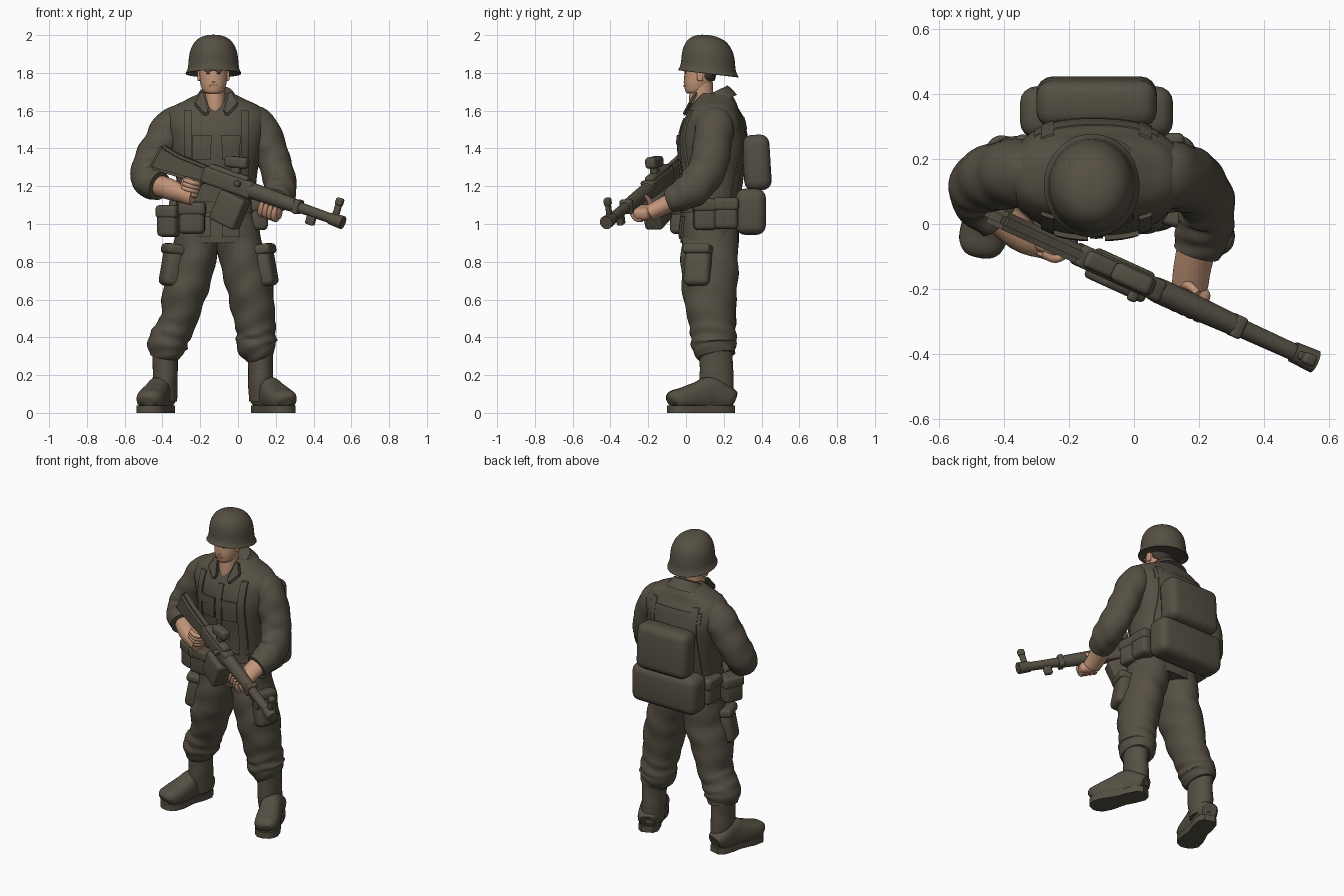
import bpy, bmesh, math
from mathutils import Matrix, Vector
from mathutils.bvhtree import BVHTree

if "Cube" in bpy.data.objects:
    bpy.data.objects.remove(bpy.data.objects["Cube"])


def material(name, rgb):
    m = bpy.data.materials.new(name)
    m.use_nodes = True
    m.diffuse_color = (*rgb, 1)
    m.node_tree.nodes["Principled BSDF"].inputs["Base Color"].default_value = (*rgb, 1)
    return m


OLIVE = material("olive drab", (0.092, 0.079, 0.056))
SKIN = material("skin", (0.54, 0.30, 0.19))
DARK = material("dark hair", (0.05, 0.043, 0.032))
I4 = Matrix.Identity(4)


def finish(name, bm, mat, m=I4):
    bmesh.ops.recalc_face_normals(bm, faces=bm.faces)
    bm.transform(m)
    me = bpy.data.meshes.new(name)
    bm.to_mesh(me)
    bm.free()
    me.materials.append(mat)
    ob = bpy.data.objects.new(name, me)
    bpy.context.collection.objects.link(ob)
    bpy.ops.object.select_all(action='DESELECT')
    ob.select_set(True)
    bpy.context.view_layer.objects.active = ob
    bpy.ops.object.shade_smooth_by_angle(angle=math.radians(40))
    return ob


def spline(pts, steps):
    """Smooth every component of a list of tuples."""
    p = [pts[0]] + list(pts) + [pts[-1]]
    out = []
    for i in range(1, len(p) - 2):
        for k in range(steps):
            t = k / steps
            out.append([b + .5 * t * (c - a + t * (2*a - 5*b + 4*c - d + t * (3*(b - c) + d - a)))
                        for a, b, c, d in zip(p[i-1], p[i], p[i+1], p[i+2])])
    return out + [list(pts[-1])]


def loft(name, mat, rings, n=28, steps=5, flat=False, fold=0, square=2, ref=(1, 0, 0), m=I4, shear=0):
    """Skin through rings of (x, y, z, half width, half depth)."""
    rows = spline(rings, steps)
    bm, loops = bmesh.new(), []
    for i, r in enumerate(rows):
        c = Vector(r[:3])
        u, v = Vector((1, 0, 0)), Vector((0, 1, 0))
        if not flat:
            t = (Vector(rows[min(i+1, len(rows)-1)][:3]) - Vector(rows[max(i-1, 0)][:3])).normalized()
            u = Vector(ref)
            u = (u - t * u.dot(t)).normalized()
            v = t.cross(u)
        loop = []
        for k in range(n):
            a = 2 * math.pi * k / n
            ca, sa = math.cos(a), math.sin(a)
            e = 2 / square
            w = 1 + fold * (math.sin(i*.95 + 2.8*math.sin(a + 1)) + .7*math.sin(3*a + i*.6 + math.sin(i*.4)))
            p = c + u * math.copysign(abs(ca)**e, ca) * r[3] * w + v * math.copysign(abs(sa)**e, sa) * r[4] * w
            p.z += shear * (p.y - c.y)
            loop.append(bm.verts.new(p))
        loops.append(loop)
    for a, b in zip(loops, loops[1:]):
        for k in range(n):
            bm.faces.new((a[k], a[(k+1) % n], b[(k+1) % n], b[k]))
    bm.faces.new(loops[0])
    bm.faces.new(loops[-1])
    return finish(name, bm, mat, m)


def box(name, mat, loc, size, bevel=.02, rot=(0, 0, 0), m=I4):
    bm = bmesh.new()
    bmesh.ops.create_cube(bm, size=1, matrix=Matrix.Diagonal((*size, 1)))
    bmesh.ops.bevel(bm, geom=bm.edges[:], offset=bevel, segments=4, profile=.5, affect='EDGES')
    r = Matrix.Rotation(rot[2], 4, 'Z') @ Matrix.Rotation(rot[1], 4, 'Y') @ Matrix.Rotation(rot[0], 4, 'X')
    return finish(name, bm, mat, m @ Matrix.Translation(loc) @ r)


def prism(name, mat, outline, depth, m=I4, bevel=.008):
    """Extrude an x-z outline through y."""
    bm = bmesh.new()
    f = bm.faces.new([bm.verts.new((x, -depth/2, z)) for x, z in outline])
    new = bmesh.ops.extrude_face_region(bm, geom=[f])["geom"]
    bmesh.ops.translate(bm, verts=[g for g in new if isinstance(g, bmesh.types.BMVert)], vec=(0, depth, 0))
    bmesh.ops.bevel(bm, geom=bm.edges[:], offset=bevel, segments=2, affect='EDGES')
    return finish(name, bm, mat, m)


# Jacket and belt
CX = -.115
torso = loft("jacket", OLIVE, [
    (-.105, .125, .90, .23, .155), (-.108, .125, .98, .22, .155), (CX, .13, 1.08, .2, .15),
    (CX, .14, 1.25, .215, .165), (CX, .145, 1.42, .25, .184), (CX, .148, 1.54, .272, .164),
    (CX, .15, 1.61, .245, .13), (CX, .155, 1.655, .165, .105), (CX, .16, 1.69, .09, .08)],
    n=48, flat=True, square=2.4, fold=.007)
loft("belt", OLIVE, [(CX, .13, 1.06, .21, .163), (CX, .13, 1.12, .21, .163)], n=48, steps=1, flat=True, square=2.4)
tree = BVHTree.FromPolygons([v.co for v in torso.data.vertices], [p.vertices[:] for p in torso.data.polygons])


def patch(name, x0, x1, z0, z1, side, lift=.009, n=16):
    """Cloth panel laid on the front (-1) or back (1) of the jacket."""
    bm, grid = bmesh.new(), []
    for j in range(n + 1):
        row = []
        for i in range(n + 1):
            x, z = x0 + (x1-x0)*i/n, z0 + (z1-z0)*j/n
            hit = tree.ray_cast(Vector((x, side, z)), Vector((0, -side, 0)))[0]
            y = hit.y if hit else .15
            row.append([bm.verts.new((x, y + side*o, z)) for o in (lift, -.01)])
        grid.append(row)
    for k in (0, 1):
        for a, b in zip(grid, grid[1:]):
            for i in range(n):
                bm.faces.new((a[i][k], a[i+1][k], b[i+1][k], b[i][k]))
    rim = [grid[0][i] for i in range(n)] + [grid[j][n] for j in range(n)]
    rim += [grid[n][i] for i in range(n, 0, -1)] + [grid[j][0] for j in range(n, 0, -1)]
    for a, b in zip(rim, rim[1:] + rim[:1]):
        bm.faces.new((a[0], b[0], b[1], a[1]))
    return finish(name, bm, OLIVE)


patch("front_placket", CX - .02, CX + .02, .92, 1.56, -1, .007)
patch("back_yoke", CX - .19, CX + .19, 1.5, 1.57, 1, .004)
for side, s in (("right", -1), ("left", 1)):
    a, b = sorted((CX + s*.03, CX + s*.125))
    patch(side + "_chest_pocket", a, b, 1.34, 1.46, -1)
    patch(side + "_chest_pocket_flap", a - .004, b + .004, 1.42, 1.47, -1, .015)
    patch(side + "_skirt_pocket", a, b, .93, 1.04, -1)
    a, b = sorted((CX + s*.13, CX + s*.17))
    patch(side + "_front_strap", a, b, 1.1, 1.6, -1, .012)
    patch(side + "_back_strap", a, b, 1.1, 1.6, 1, .006)

# Open collar and neck
loft("collar", OLIVE, [(CX, .155, 1.63, .145, .115), (CX, .152, 1.665, .112, .095), (CX, .143, 1.697, .088, .078)],
     flat=True, shear=.47)
loft("neck", SKIN, [(-.122, .08, 1.57, .055, .064), (-.122, .078, 1.63, .055, .064), (-.127, .083, 1.75, .058, .06)],
     flat=True)
for side, s in (("right", -1), ("left", 1)):
    place = Matrix.Translation((CX, .022, 1.635)) @ Matrix.Rotation(-.5, 4, 'X')
    prism(side + "_collar_flap", OLIVE,
          [(s*x, z) for x, z in ((.034, -.05), (.06, -.075), (.12, .0), (.085, .075), (.06, .07))], .022, place)

# Head
HX = -.13
loft("head", SKIN, [(HX, .035, 1.692, .035, .03), (HX, .05, 1.703, .054, .054), (HX, .062, 1.74, .068, .072),
                    (HX, .072, 1.79, .074, .081), (HX, .085, 1.85, .076, .09), (HX, .1, 1.9, .06, .08)], flat=True)
loft("hair", DARK, [(HX, .115, 1.758, .05, .035), (HX, .11, 1.78, .07, .048), (HX, .11, 1.84, .08, .055)], flat=True)
prism("nose", SKIN, [(-.018, 1.75), (0, 1.76), (.012, 1.805), (.03, 1.805), (.03, 1.75)], .024,
      Matrix.Translation((HX, 0, 0)) @ Matrix.Rotation(math.pi/2, 4, 'Z'), .005)
box("mouth", SKIN, (HX, -.006, 1.73), (.04, .014, .012), .004)
for side, s in (("right", -1), ("left", 1)):
    box(side + "_eye", DARK, (HX + s*.028, -.003, 1.798), (.02, .008, .006), .0025)
    box(side + "_brow", SKIN, (HX + s*.028, -.002, 1.813), (.034, .018, .012), .005)
    box(side + "_ear", SKIN, (HX + s*.076, .075, 1.785), (.018, .032, .055), .008)

# Helmet with flared rim
loft("helmet", OLIVE, [(HX, .118, z, r, r*1.08) for r, z in (
    (.125, 1.805), (.143, 1.795), (.147, 1.799), (.138, 1.818), (.133, 1.845), (.13, 1.88),
    (.122, 1.92), (.105, 1.955), (.079, 1.981), (.042, 1.996), (.008, 2.0))], n=48, steps=3, flat=True, shear=-.12)

# Trousers, cargo pockets and boots: leg rings, toe and heel per side
legs = {
    "right": ([(-.215, .13, .97, .115, .145), (-.235, .125, .8, .118, .152), (-.28, .125, .65, .118, .145),
               (-.312, .14, .5, .098, .125), (-.35, .145, .42, .1, .12), (-.375, .15, .36, .106, .12),
               (-.385, .16, .30, .08, .1)], (-.478, -.09), (-.383, .25), -1),
    "left": ([(-.015, .13, .97, .115, .145), (.03, .125, .8, .122, .152), (.065, .125, .65, .122, .145),
              (.086, .135, .5, .11, .125), (.096, .145, .42, .104, .12), (.1, .15, .36, .108, .12),
              (.12, .16, .30, .078, .1)], (.258, -.085), (.112, .245), 1)}
for side, (rings, toe, heel, s) in legs.items():
    loft(side + "_trouser_leg", OLIVE, rings, n=36, steps=7, fold=.026)
    px = rings[1][0] + s * .1
    box(side + "_cargo_pocket", OLIVE, (px + s*.012, .065, .77), (.1, .14, .2), .03, (0, -s*.18, -s*.3))
    box(side + "_cargo_flap", OLIVE, (px + s*.004, .065, .865), (.108, .15, .055), .02, (0, -s*.18, -s*.3))
    ax, ay = rings[-1][:2]
    loft(side + "_boot_shaft", OLIVE, [(ax, ay, .36, .068, .088), (ax, ay, .25, .066, .088),
         (ax, ay + .003, .16, .066, .09), (ax, ay + .01, .06, .062, .08)], flat=True, fold=.012)
    h, t = Vector((*heel, 0)), Vector((*toe, 0))
    loft(side + "_boot_foot", OLIVE, [(*(h.lerp(t, f).xy), z, w, hh) for f, z, w, hh in (
        (.0, .07, .045, .045), (.08, .08, .064, .06), (.35, .1, .064, .09), (.55, .09, .07, .075),
        (.8, .075, .075, .058), (.94, .07, .066, .048), (1, .06, .04, .026))], square=2.5)
    turn = Matrix.Translation(h) @ (t - h).to_track_quat('X', 'Z').to_matrix().to_4x4()
    L = (t - h).length + .005
    half = ((0, .035), (.03, .06), (.1, .064), (.16, .058), (.26, .075), (.32, .07), (L - .015, .05), (L, .025))
    bm = bmesh.new()
    f = bm.faces.new([bm.verts.new((x, y, 0)) for x, y in half] + [bm.verts.new((x, -y, 0)) for x, y in half[::-1]])
    new = bmesh.ops.extrude_face_region(bm, geom=[f])["geom"]
    bmesh.ops.translate(bm, verts=[g for g in new if isinstance(g, bmesh.types.BMVert)], vec=(0, 0, .04))
    finish(side + "_boot_sole", bm, OLIVE, turn)

# Sleeves and forearms
loft("right_sleeve", OLIVE, [(-.22, .15, 1.57, .05, .07), (-.33, .155, 1.525, .1, .102), (-.408, .148, 1.42, .098, .104),
     (-.468, .13, 1.31, .092, .1), (-.475, .085, 1.235, .09, .092), (-.415, .02, 1.2, .076, .079)],
     n=32, steps=7, fold=.028)
loft("right_forearm", SKIN, [(-.44, .05, 1.21, .055, .058), (-.35, -.03, 1.18, .052, .056),
                             (-.28, -.065, 1.15, .038, .046), (-.24, -.085, 1.14, .034, .042)])
loft("left_sleeve", OLIVE, [(-.01, .15, 1.57, .05, .07), (.095, .15, 1.525, .1, .1), (.16, .14, 1.42, .092, .102),
     (.2, .115, 1.3, .087, .1), (.225, .05, 1.2, .086, .098), (.213, -.025, 1.15, .085, .082),
     (.195, -.085, 1.125, .074, .066)], n=32, steps=7, fold=.028)
loft("left_forearm", SKIN, [(.2, -.04, 1.135, .062, .052), (.18, -.13, 1.09, .058, .046), (.172, -.19, 1.06, .056, .042)])

# Packs and belt pouches
box("upper_pack", OLIVE, (CX, .375, 1.325), (.37, .145, .295), .05, (.06, 0, 0))
box("lower_pack", OLIVE, (CX, .343, 1.065), (.47, .16, .245), .05)
for i, (x, y, z, w, d, turn) in enumerate((
        (-.36, .05, 1.015, .11, .13, .4), (-.242, -.03, 1.03, .135, .1, .1), (-.315, .2, 1.05, .09, .14, 0),
        (.1, .21, 1.055, .1, .13, 0), (.11, .1, 1.05, .09, .12, -.1))):
    box(f"belt_pouch_{i + 1}", OLIVE, (x, y, z), (w, d, .165), .025, (0, 0, -turn))
    box(f"belt_pouch_flap_{i + 1}", OLIVE, (x, y, z + .05), (w + .01, d + .01, .07), .02, (0, 0, -turn))

# Rifle, built along its own x axis from the butt
d = Vector((.99, -.45, -.35)).normalized()
back = Vector((0, 0, 1)).cross(d).normalized()
G = Matrix.Translation((-.43, .025, 1.355)) @ Matrix((d, back, d.cross(back))).transposed().to_4x4()
prism("rifle_stock", OLIVE, [(-.018, -.072), (.01, .076), (.12, .053), (.32, .045), (.35, -.045), (.2, -.06)],
      .058, G, .016)
box("rifle_receiver", OLIVE, (.44, 0, 0), (.3, .07, .09), .015, m=G)
box("receiver_cover", OLIVE, (.43, 0, .045), (.24, .055, .04), .015, m=G)
box("rifle_magazine", OLIVE, (.492, -.006, -.135), (.155, .1, .17), .015, (0, .12, 0), G)
prism("rifle_grip", OLIVE, [(.26, -.03), (.21, -.13), (.245, -.145), (.31, -.03)], .04, G)
box("carry_handle", OLIVE, (.452, 0, .116), (.13, .06, .06), .018, (0, -.22, 0), G)
box("handle_post", OLIVE, (.46, 0, .07), (.05, .04, .08), .01, m=G)
box("bolt_handle", OLIVE, (.51, -.04, .015), (.03, .05, .03), .01, m=G)
Y = (0, 1, 0)
loft("rifle_handguard", OLIVE, [(x, 0, 0, r, r*1.1) for x, r in ((.56, .036), (.6, .039), (.72, .037), (.86, .033))],
     ref=Y, m=G)
loft("rifle_barrel", OLIVE, [(.84, 0, 0, .029, .029), (1.1, 0, 0, .026, .026)], ref=Y, m=G)
loft("muzzle", OLIVE, [(1.06, 0, 0, .032, .032), (1.137, 0, 0, .036, .036)], ref=Y, m=G)
for name, x, z, size in (("front_sight", 1.085, .06, (.036, .026, .11)), ("sight_cap", 1.085, .1, (.04, .036, .04)),
                         ("barrel_lug", .955, -.04, (.05, .035, .06)), ("barrel_band", .86, 0, (.035, .07, .076))):
    box(name, OLIVE, (x, 0, z), size, .01, m=G)

# Hands gripping the rifle
box("left_palm", SKIN, (.71, .022, -.08), (.115, .09, .065), .026, m=G)
box("right_palm", SKIN, (.225, .0, -.09), (.08, .085, .09), .026, m=G)
for i in range(4):
    x, z = .67 + i*.027, -.06 - i*.021
    loft(f"left_finger_{i + 1}", SKIN, [(x, .03, -.105, .014, .014), (x, -.005, -.1, .016, .016),
         (x, -.024, -.07, .015, .015), (x, -.028, -.035, .011, .011)], n=10, m=G)
    loft(f"right_finger_{i + 1}", SKIN, [(.265, .03, z, .012, .012), (.278, -.01, z, .014, .014),
         (.255, -.042, z, .014, .014), (.21, -.044, z, .012, .012)], n=10, ref=(0, 0, 1), m=G)
loft("left_thumb", SKIN, [(.67, .05, -.08, .018, .018), (.68, .052, -.03, .014, .014), (.7, .042, .01, .01, .01)],
     n=10, m=G)
